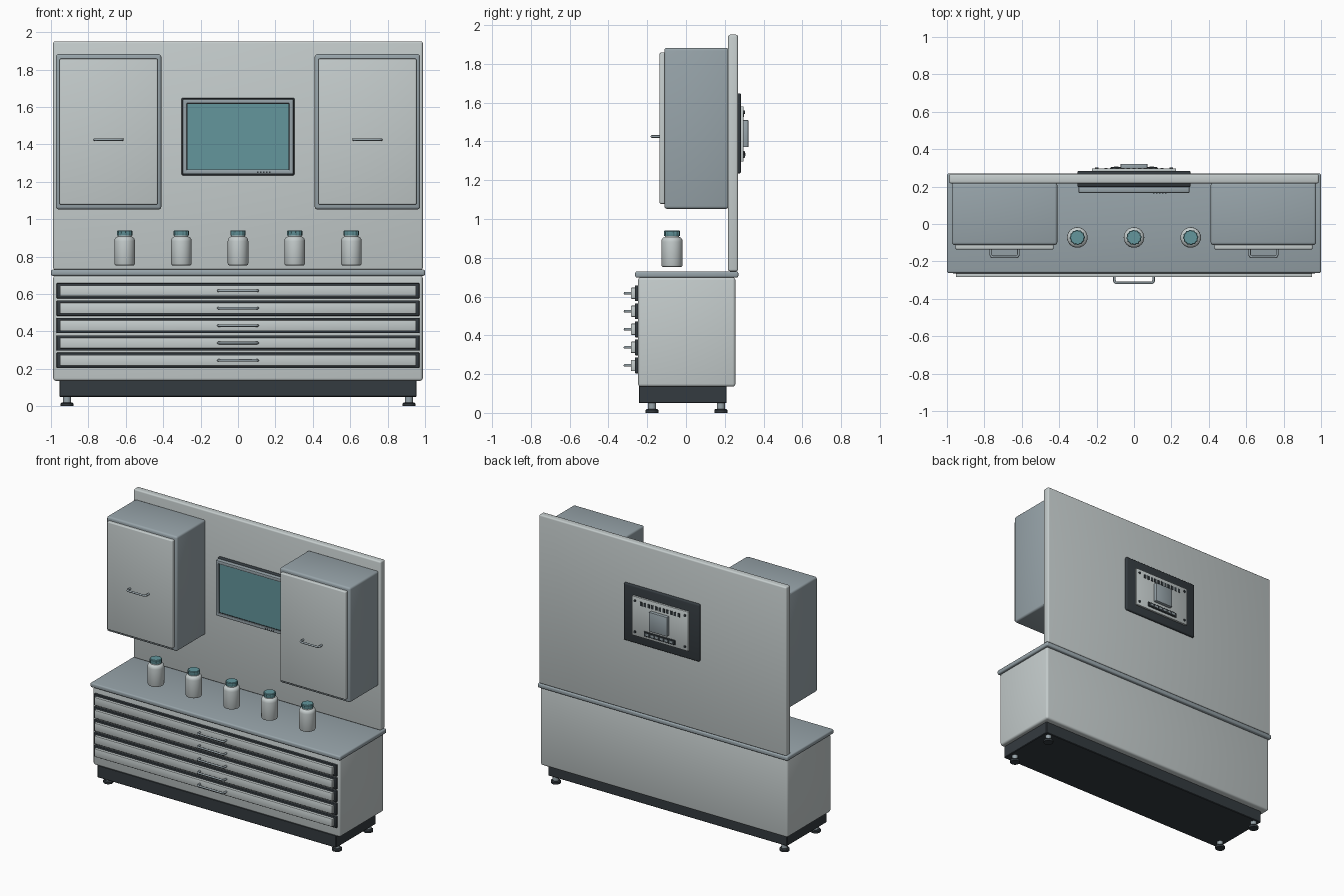
import bpy, bmesh, math
from mathutils import Matrix

if "Cube" in bpy.data.objects:
    bpy.data.objects.remove(bpy.data.objects["Cube"])


def material(name, rgb):
    m = bpy.data.materials.new(name)
    m.diffuse_color = (*rgb, 1)
    m.use_nodes = True
    m.node_tree.nodes["Principled BSDF"].inputs["Base Color"].default_value = m.diffuse_color
    return m


LIGHT = material("light grey", (0.56, 0.61, 0.61))
STEEL = material("blue grey", (0.31, 0.37, 0.40))
DARK = material("charcoal", (0.034, 0.043, 0.050))
TEAL = material("teal", (0.125, 0.305, 0.335))


def finish(name, bm, mat, smooth=True):
    me = bpy.data.meshes.new(name)
    bmesh.ops.recalc_face_normals(bm, faces=bm.faces)
    bm.to_mesh(me)
    bm.free()
    me.materials.append(mat)
    ob = bpy.data.objects.new(name, me)
    bpy.context.collection.objects.link(ob)
    if smooth:
        bpy.ops.object.select_all(action='DESELECT')
        ob.select_set(True)
        bpy.context.view_layer.objects.active = ob
        bpy.ops.object.shade_smooth_by_angle(angle=math.radians(35))
    return ob


def box(name, x, y, z, mat, bevel=0.0, seg=3):
    """Box from (min, max) ranges with rounded edges."""
    bm = bmesh.new()
    bmesh.ops.create_cube(bm, size=1)
    for v in bm.verts:
        v.co = [r[0] if c < 0 else r[1] for c, r in zip(v.co, (x, y, z))]
    if bevel:
        bmesh.ops.bevel(bm, geom=bm.edges[:], offset=bevel, segments=seg,
                        profile=0.5, affect='EDGES')
    return finish(name, bm, mat, bool(bevel))


def lathe(name, profile, at, mat, sides=32, rib=0.0):
    """Spin an (r, z) profile; rib alternates the radius for a knurled grip."""
    bm = bmesh.new()
    rings = []
    for r, z in profile:
        ring = []
        for i in range(sides):
            a = 2 * math.pi * i / sides
            k = r - (rib if i % 4 > 1 else 0)
            ring.append(bm.verts.new((at[0] + k * math.cos(a), at[1] + k * math.sin(a), at[2] + z)))
        rings.append(ring)
    for a, b in zip(rings, rings[1:]):
        for i in range(sides):
            j = (i + 1) % sides
            bm.faces.new((a[i], a[j], b[j], b[i]))
    bm.faces.new(rings[0])
    bm.faces.new(rings[-1])
    return finish(name, bm, mat)


def frame(name, x, z, y, width, mat, bevel=0.0):
    """Rectangular ring in the XZ plane, y = (front, back)."""
    bm = bmesh.new()
    loops = []
    for d, yy in ((0, y[1]), (0, y[0]), (width, y[0]), (width, y[1])):
        loops.append([bm.verts.new((px, yy, pz)) for px, pz in (
            (x[0] + d, z[0] + d), (x[1] - d, z[0] + d), (x[1] - d, z[1] - d), (x[0] + d, z[1] - d))])
    for k in range(4):
        a, b = loops[k], loops[(k + 1) % 4]
        for i in range(4):
            j = (i + 1) % 4
            bm.faces.new((a[i], a[j], b[j], b[i]))
    if bevel:
        bmesh.ops.bevel(bm, geom=bm.edges[:], offset=bevel, segments=2, profile=0.5, affect='EDGES')
    return finish(name, bm, mat, bool(bevel))


def handle(name, cx, half, y_back, y_front, z, r=0.007):
    """U-shaped pull with rounded corners."""
    c = 0.012
    pts = [(-half, y_back), (-half, y_front + c), (-half + 0.3 * c, y_front + 0.3 * c), (-half + c, y_front)]
    pts += [(-px, py) for px, py in reversed(pts)]
    cu = bpy.data.curves.new(name, 'CURVE')
    cu.dimensions = '3D'
    cu.bevel_depth, cu.bevel_resolution, cu.use_fill_caps = r, 2, True
    sp = cu.splines.new('POLY')
    sp.points.add(len(pts) - 1)
    for p, (px, py) in zip(sp.points, pts):
        p.co = (cx + px, py, z, 1)
    cu.materials.append(STEEL)
    ob = bpy.data.objects.new(name, cu)
    bpy.context.collection.objects.link(ob)
    bpy.ops.object.select_all(action='DESELECT')
    ob.select_set(True)
    bpy.context.view_layer.objects.active = ob
    bpy.ops.object.convert(target='MESH')


# Lower cabinet, worktop, plinth and back panel
box("base_cabinet", (-0.988, 0.988), (-0.247, 0.255), (0.135, 0.70), LIGHT, 0.015)
box("worktop", (-1, 1), (-0.262, 0.27), (0.697, 0.73), STEEL, 0.010)
box("plinth", (-0.955, 0.955), (-0.243, 0.21), (0.05, 0.14), DARK, 0.004, 1)
box("back_panel", (-0.988, 0.988), (0.217, 0.268), (0.73, 1.95), LIGHT, 0.010)

# Levelling feet
for sx in (-1, 1):
    for y in (-0.175, 0.18):
        lathe("foot_pad", [(0.033, 0), (0.034, 0.003), (0.034, 0.014), (0.028, 0.020)], (sx * 0.914, y, 0), DARK, 24)
        lathe("foot_stem", [(0.021, 0.018), (0.021, 0.055)], (sx * 0.914, y, 0), STEEL, 24)

# Drawers with dark surrounds
for i in range(5):
    z = 0.617 - 0.093 * i
    box("drawer_surround", (-0.97, 0.97), (-0.264, -0.24), (z - 0.041, z + 0.041), DARK, 0.004, 2)
    box("drawer_front", (-0.952, 0.952), (-0.284, -0.26), (z - 0.029, z + 0.029), LIGHT, 0.004, 2)
    handle("drawer_handle", 0, 0.105, -0.280, -0.315, z)

# Wall cabinets
for sx in (-1, 1):
    cx = sx * 0.692
    box("wall_cabinet", (cx - 0.282, cx + 0.282), (-0.112, 0.22), (1.052, 1.882), STEEL, 0.014)
    box("wall_cabinet_door", (cx - 0.262, cx + 0.262), (-0.136, -0.105), (1.078, 1.858), LIGHT, 0.007)
    handle("door_handle", cx, 0.074, -0.13, -0.176, 1.425)

# Monitor front
box("monitor_shell", (-0.303, 0.303), (0.197, 0.284), (1.234, 1.648), DARK, 0.010)
frame("monitor_bezel", (-0.296, 0.296), (1.241, 1.641), (0.166, 0.20), 0.022, STEEL, 0.004)
frame("screen_gasket", (-0.277, 0.277), (1.260, 1.622), (0.172, 0.20), 0.006, DARK)
box("screen", (-0.273, 0.273), (0.176, 0.20), (1.264, 1.618), TEAL)
for i in range(5):
    x = 0.105 + 0.016 * i
    box("monitor_button", (x - 0.004, x + 0.004), (0.163, 0.17), (1.247, 1.255), DARK)

# Monitor back: plate, vents, ports, screws and mount
box("rear_plate", (-0.225, 0.225), (0.28, 0.297), (1.295, 1.58), LIGHT, 0.004, 2)
for i in range(11):
    x = -0.15 + 0.03 * i
    box("rear_vent", (x - 0.009, x + 0.009), (0.295, 0.300), (1.525, 1.553), DARK)
box("port_strip", (-0.125, 0.125), (0.295, 0.304), (1.315, 1.350), DARK, 0.003, 1)
for i in range(6):
    x = -0.095 + 0.038 * i
    box("rear_port", (x - 0.012, x + 0.012), (0.303, 0.307), (1.325, 1.340), STEEL)
box("mount_plate", (-0.072, 0.072), (0.295, 0.322), (1.370, 1.510), STEEL, 0.004, 2)
for sx in (-1, 1):
    for z in (1.325, 1.550):
        bm = bmesh.new()
        bmesh.ops.create_cone(bm, cap_ends=True, segments=12, radius1=0.009, radius2=0.009, depth=0.008,
                              matrix=Matrix.Translation((sx * 0.2, 0.299, z)) @ Matrix.Rotation(math.pi / 2, 4, 'X'))
        finish("rear_screw", bm, DARK)

# Jars with knurled lids
BODY = [(0.046, 0), (0.052, 0.003), (0.055, 0.010), (0.055, 0.130), (0.053, 0.142),
        (0.046, 0.151), (0.037, 0.155), (0.036, 0.168)]
LID = [(0.040, 0.160), (0.041, 0.162), (0.041, 0.184), (0.037, 0.188)]
for i in range(-2, 3):
    at = (0.303 * i, -0.072, 0.752)
    lathe("jar", BODY, at, LIGHT)
    lathe("jar_lid", LID, at, TEAL, 48, 0.003)
